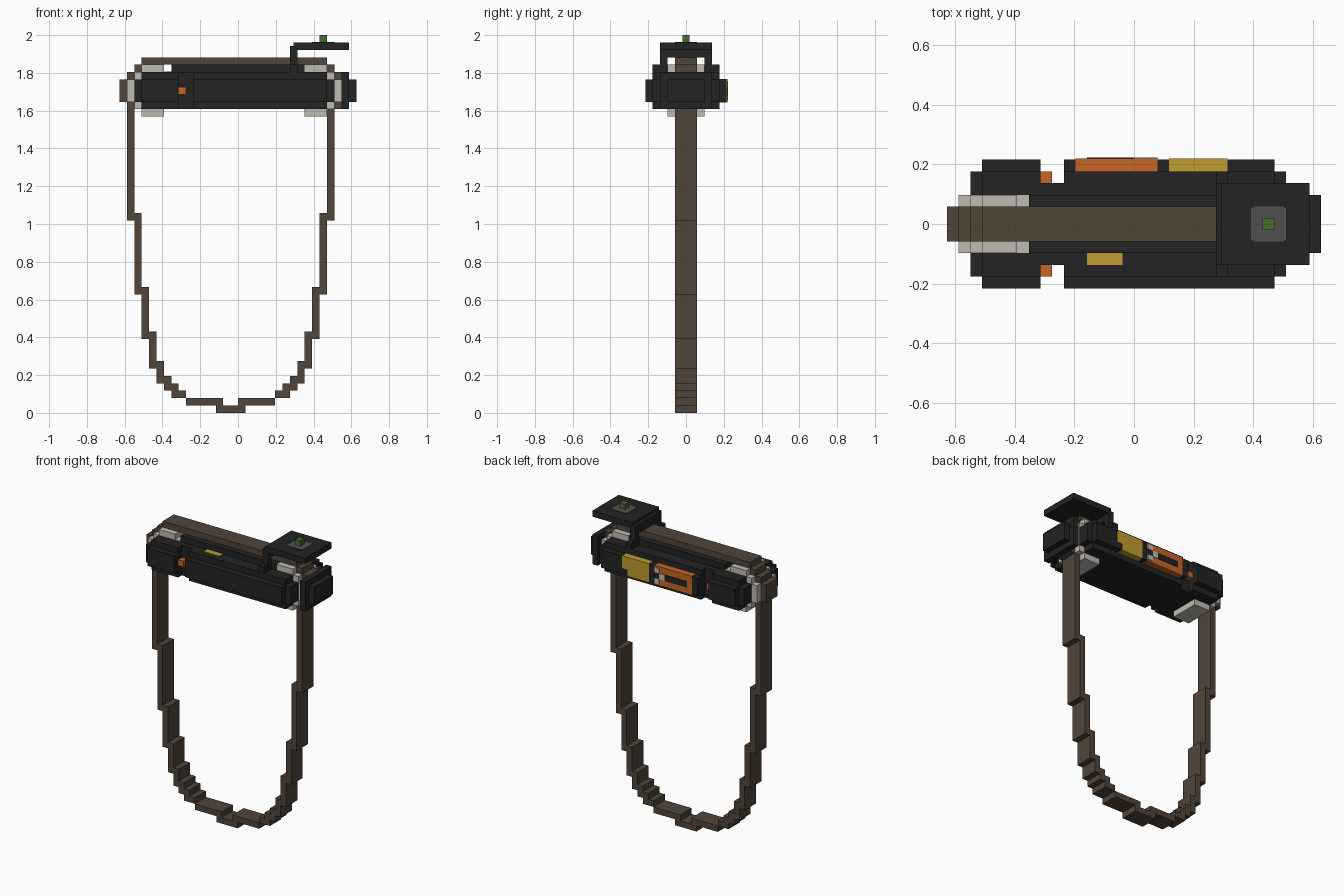
import bpy
import bmesh
from mathutils import Vector

# Everything sits on a cubic grid: 51 cells tall, 32 cells wide
CELL = 2 / 51
CENTRE_COLUMN = 16
STRAP_HALF = 1.5
LIP = 0.1

default_cube = bpy.data.objects.get("Cube")
if default_cube:
    bpy.data.objects.remove(default_cube, do_unlink=True)


def make_material(name, red, green, blue):
    material = bpy.data.materials.new(name)
    material.use_nodes = True
    colour = (red, green, blue, 1)
    material.diffuse_color = colour
    shader = material.node_tree.nodes["Principled BSDF"]
    shader.inputs["Base Color"].default_value = colour
    shader.inputs["Roughness"].default_value = 0.9
    return material


charcoal = make_material("charcoal", 0.017, 0.017, 0.017)
leather = make_material("brown leather", 0.085, 0.058, 0.04)
pale_metal = make_material("pale metal", 0.52, 0.50, 0.44)
orange = make_material("orange", 0.56, 0.13, 0.02)
yellow = make_material("yellow", 0.52, 0.34, 0.03)
grey = make_material("mid grey", 0.08, 0.08, 0.08)
green = make_material("green", 0.06, 0.15, 0.03)


def block(left, right, front, back, bottom, top):
    """A box given by its limits in grid cells."""
    return (Vector((left, front, bottom)), Vector((right, back, top)))


def slab(left, right, half_depth, bottom, top):
    """A box centred front to back."""
    return block(left, right, -half_depth, half_depth, bottom, top)


def pair(left, right, inner, outer, bottom, top):
    """Matching boxes at the front and the back."""
    return [block(left, right, inner, outer, bottom, top),
            block(left, right, -outer, -inner, bottom, top)]


def mirrored(boxes, axis):
    """Boxes together with their reflections across a column."""
    result = list(boxes)
    for low, high in boxes:
        result.append((Vector((2 * axis - high.x, low.y, low.z)),
                       Vector((2 * axis - low.x, high.y, high.z))))
    return result


def build(name, material, boxes):
    mesh = bpy.data.meshes.new(name)
    bm = bmesh.new()
    for low, high in boxes:
        verts = bmesh.ops.create_cube(bm, size=1)["verts"]
        size, middle = high - low, (low + high) / 2
        for vert in verts:
            place = Vector(a * b for a, b in zip(vert.co, size)) + middle
            place.x -= CENTRE_COLUMN
            vert.co = place * CELL
    bm.to_mesh(mesh)
    bm.free()
    mesh.materials.append(material)
    part = bpy.data.objects.new(name, mesh)
    bpy.context.collection.objects.link(part)
    return part


BODY_AXIS = 15.5
STRAP_AXIS = 15

# Dark casing: core, two stepped sections with a groove between, end steps
casing = [slab(3, 28, 3.5, 41, 46), slab(7, 25, 2.5, 46, 47)]
for start, end in ((3, 8), (10, 28)):
    casing.append(slab(start, end, 4.5, 41, 46))
    casing.append(slab(start, end, 5.5, 42, 45))
casing += mirrored([slab(2, 3, 4.5, 42, 45)], BODY_AXIS)
build("casing", charcoal, casing)

# Rounded dark cap on the left end
build("end_cap", charcoal, [slab(30, 31, 3.5, 41, 46),
                            slab(31, 32, 2.5, 42, 45)])

# Pale clamps that hold the strap at both ends
clamp = [slab(1, 2, 2.5, 42, 45), slab(2, 3, 2.5, 41, 46),
         slab(3, 6, 2.5, 40, 47), slab(6, 7, 2.5, 45, 46 + LIP)]
build("strap_clamps", pale_metal, mirrored(clamp, BODY_AXIS))

# Strap over the top and around the ends
wrap = mirrored([slab(2, 3, STRAP_HALF, 46, 47),
                 slab(1, 2, STRAP_HALF, 45, 46),
                 slab(1, 2, STRAP_HALF, 41, 42),
                 slab(0, 1, STRAP_HALF, 42, 45)], BODY_AXIS)
wrap.append(slab(3, 28, STRAP_HALF, 47, 48))
build("strap_wrap", leather, wrap)

# Hanging strap loop, one step per column or row
steps = ((1, 2, 26, 42), (2, 3, 16, 27), (3, 4, 10, 17), (4, 5, 6, 11),
         (5, 6, 4, 7), (6, 7, 3, 5), (7, 8, 3, 4), (7, 9, 2, 3),
         (9, 14, 1, 2), (13, 15, 0, 1))
loop = [slab(left, right, STRAP_HALF, bottom, top)
        for left, right, bottom, top in steps]
build("strap_loop", leather, mirrored(loop, STRAP_AXIS))

# Bracket straddling the strap and the raised plate
bracket = pair(23, 24, 3.5, 4.5, 45, 47) + pair(23, 24, 2.5, 3.5, 46, 49)
bracket.append(slab(23, 24, 3.5, 48, 49.5))
build("plate_bracket", charcoal, bracket)
build("top_plate", charcoal, [slab(23.5, 31, 3.5, 49, 50)])
build("plate_disc", grey, [slab(26, 29, 1.35, 50, 50 + LIP),
                           slab(26.15, 28.85, 1.5, 50, 50 + LIP)])
build("green_button", green, [slab(27, 28, 0.5, 50, 51)])

# Orange plugs in the groove and a yellow mark on the front shoulder
build("groove_plugs", orange, pair(8, 9, 3.5, 4.5, 43, 44))
build("yellow_mark", yellow, [block(12, 15, -3.5, -2.5, 45, 46 + LIP)])

# Coloured panels on the back, wrapping over the top and bottom edges
BACK = 5.5
build("yellow_panel", yellow,
      [block(19, 23, 4.5, BACK + LIP, 42 - LIP, 45 + LIP),
       block(23, 24, 4.5, BACK + LIP, 43, 45 + LIP)])
build("orange_panel", orange,
      [block(11, 18, 4.5, BACK + LIP, 42 - LIP, 45 + LIP)])


def back_plate(left, right, bottom, top):
    return block(left, right, BACK, BACK + 2 * LIP, bottom, top)


build("panel_slot", charcoal, [back_plate(12, 16, 43, 44),
                               back_plate(17, 18, 43, 44)])
build("panel_tool_head", pale_metal, [back_plate(16, 17, 43, 44),
                                      back_plate(17, 18, 44, 44.8),
                                      back_plate(17, 18, 42.2, 43)])
